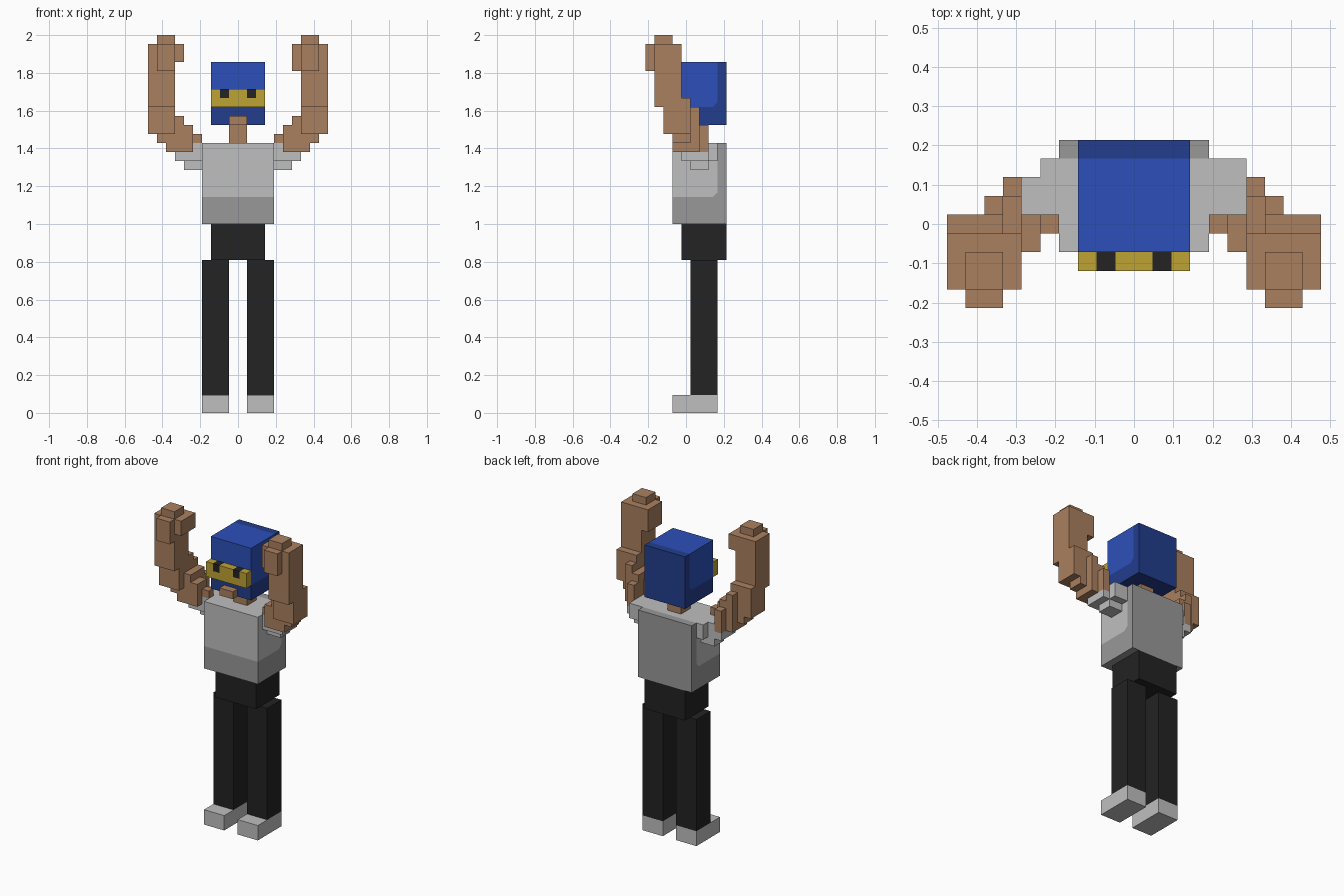
import bpy, bmesh
from mathutils import Vector

cube = bpy.data.objects.get("Cube")
if cube:
    bpy.data.objects.remove(cube, do_unlink=True)

U = 2 / 42          # edge length of one block


def pos(i, j, k):
    """Block grid corner to world position."""
    return Vector((i * U, (j - 4.5) * U, k * U))


def material(name, srgb):
    lin = [((c / 255 + 0.055) / 1.055) ** 2.4 for c in srgb] + [1]
    m = bpy.data.materials.new(name)
    m.use_nodes = True
    m.diffuse_color = lin
    bsdf = m.node_tree.nodes["Principled BSDF"]
    bsdf.inputs["Base Color"].default_value = lin
    bsdf.inputs["Roughness"].default_value = 0.9
    return m


LIGHT_GREY = material("light_grey", (191, 191, 191))
DARK_GREY = material("dark_grey", (153, 153, 153))
BLUE = material("blue", (44, 80, 186))
DARK_BLUE = material("dark_blue", (34, 61, 141))
YELLOW = material("yellow", (190, 163, 52))
BLACK = material("black", (35, 35, 35))
SKIN = material("skin", (170, 128, 96))


def finish(name, bm, mats):
    # Merge flat areas into clean faces, keeping colour borders
    bmesh.ops.dissolve_limit(bm, angle_limit=0.01, verts=bm.verts[:],
                             edges=bm.edges[:], delimit={'MATERIAL'})
    bmesh.ops.recalc_face_normals(bm, faces=bm.faces[:])
    mesh = bpy.data.meshes.new(name)
    bm.to_mesh(mesh)
    bm.free()
    for m in mats:
        mesh.materials.append(m)
    obj = bpy.data.objects.new(name, mesh)
    bpy.context.collection.objects.link(obj)
    return obj


def cells(boxes):
    """All blocks filled by boxes (x0, x1, y0, y1, z0, z1)."""
    return {(i, j, k) for x0, x1, y0, y1, z0, z1 in boxes
            for i in range(x0, x1) for j in range(y0, y1) for k in range(z0, z1)}


def blocks(name, filled, mat):
    """Outer skin of a set of blocks."""
    bm = bmesh.new()
    cache = {}

    def vert(p):
        if p not in cache:
            cache[p] = bm.verts.new(pos(*p))
        return cache[p]

    for c in sorted(filled):
        for axis in range(3):
            for side in (0, 1):
                near = list(c)
                near[axis] += 2 * side - 1
                if tuple(near) in filled:
                    continue
                quad = []
                for a, b in ((0, 0), (1, 0), (1, 1), (0, 1)):
                    p = list(c)
                    p[axis] += side
                    p[(axis + 1) % 3] += a
                    p[(axis + 2) % 3] += b
                    quad.append(vert(tuple(p)))
                bm.faces.new(quad if side else quad[::-1])
    return finish(name, bm, [mat])


def two_tone(name, box, dark_top, mats):
    """Box that is dark at the back and below dark_top, with a bevelled colour corner."""
    x0, x1, y0, y1, z0, z1 = box
    lo, hi = pos(x0, y0, z0), pos(x1, y1, z1)
    bm = bmesh.new()
    bmesh.ops.create_cube(bm, size=1)
    for v in bm.verts:
        v.co = [(lo[a] + hi[a]) / 2 + v.co[a] * (hi[a] - lo[a]) for a in range(3)]
    corner = pos(0, y1 - 1, dark_top)
    cuts = [(corner, Vector((0, 1, 0))), (corner, Vector((0, 0, -1))),
            (corner - Vector((0, 0.025, 0)), Vector((0, 1, -1)).normalized())]
    for co, no in cuts:
        bmesh.ops.bisect_plane(bm, geom=bm.verts[:] + bm.edges[:] + bm.faces[:],
                               plane_co=co, plane_no=no, dist=1e-5)
    for f in bm.faces:
        mid = f.calc_center_median()
        f.material_index = int(any((mid - co).dot(no) > 1e-5 for co, no in cuts))
    return finish(name, bm, mats)


def mirrored(filled):
    return {(-1 - i, j, k) for i, j, k in filled}


# Torso and head
two_tone("torso", (-4, 4, 3, 9, 21, 30), 24, [LIGHT_GREY, DARK_GREY])
two_tone("head", (-3, 3, 3, 9, 32, 39), 34, [BLUE, DARK_BLUE])
blocks("neck", cells([(-1, 1, 5, 7, 30, 32)]), SKIN)
blocks("chin", cells([(-1, 1, 2, 3, 32, 33)]), SKIN)
blocks("hips", cells([(-3, 3, 4, 9, 17, 21)]), BLACK)

# Face band with the eyes set into it
eye = cells([(1, 2, 2, 3, 35, 36)])
blocks("face_band", cells([(-3, 3, 2, 3, 34, 36)]) - eye - mirrored(eye), YELLOW)

# Raised arm, from shoulder to fingertips
arm = cells([
    (4, 6, 4, 5, 30, 31),       # shoulder end
    (5, 7, 3, 5, 29, 32),       # upper arm
    (6, 8, 3, 6, 29, 33),
    (6, 7, 4, 7, 29, 32),
    (6, 9, 3, 5, 30, 33),       # elbow
    (7, 8, 3, 6, 30, 34),
    (7, 10, 2, 5, 31, 35),
    (7, 10, 1, 4, 34, 41),      # forearm
    (7, 9, 0, 4, 38, 41),       # hand
    (6, 7, 1, 4, 39, 41),
    (7, 9, 1, 3, 41, 42),       # fingertips
])
sleeve = cells([
    (4, 6, 5, 7, 27, 28),
    (4, 7, 4, 7, 28, 29),
    (4, 5, 4, 8, 28, 30),
    (5, 6, 4, 7, 28, 30),
    (6, 7, 5, 7, 29, 30),
]) - arm
left_thumb = cells([(6, 7, 1, 4, 38, 39)])
left_cuff = cells([(5, 6, 7, 8, 28, 30)])

leg = cells([(1, 4, 5, 8, 2, 17)])
shoe = cells([(1, 4, 3, 8, 0, 2)])

# Paired parts
for side, flip in (("left", lambda s: s), ("right", mirrored)):
    is_left = side == "left"
    blocks(side + "_eye", flip(eye), BLACK)
    blocks(side + "_arm", flip(arm | left_thumb if is_left else arm), SKIN)
    blocks(side + "_sleeve", flip(sleeve | left_cuff if is_left else sleeve), LIGHT_GREY)
    blocks(side + "_leg", flip(leg), BLACK)
    blocks(side + "_shoe", flip(shoe), LIGHT_GREY)
